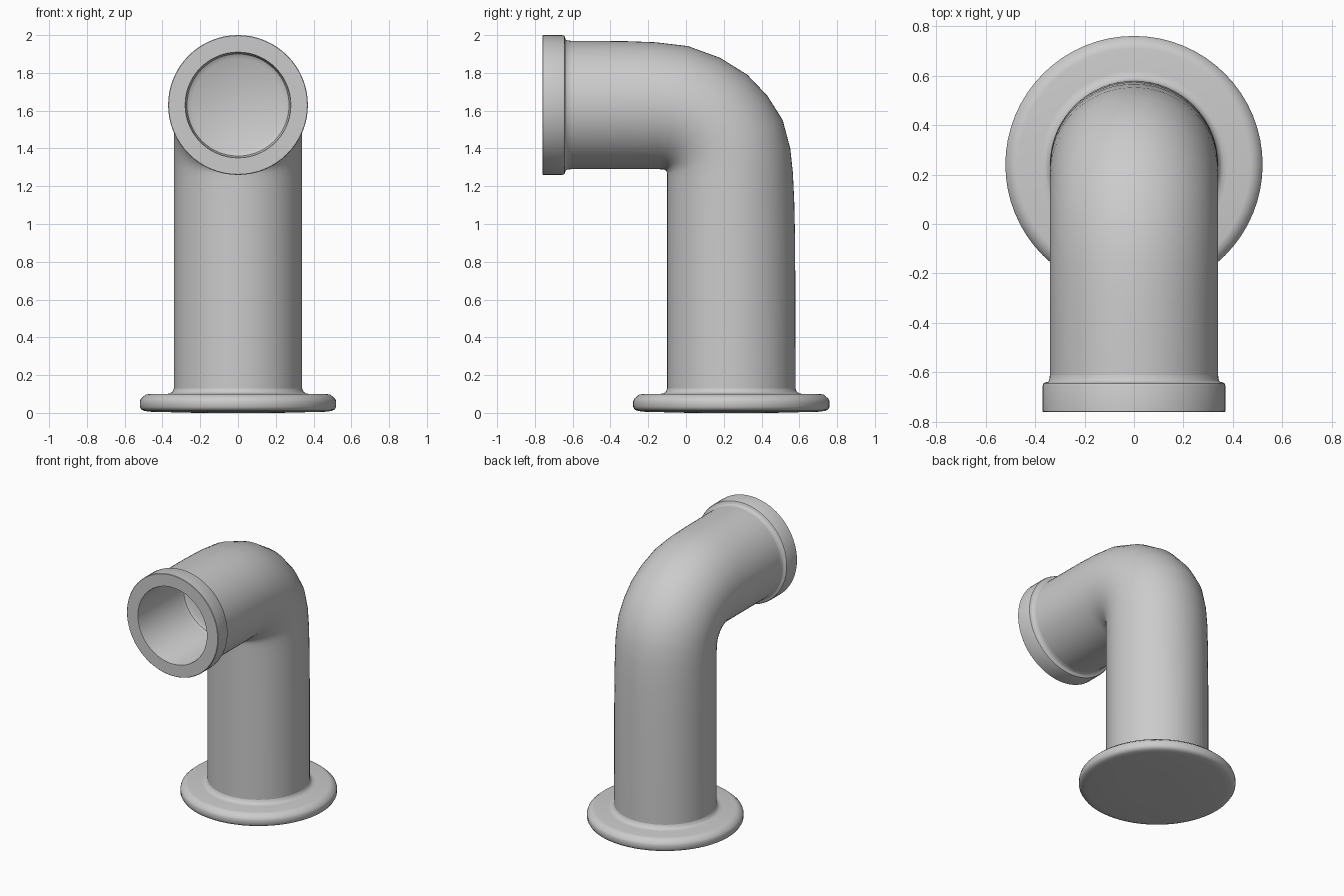
import bpy, math
from mathutils import Vector

if "Cube" in bpy.data.objects:
    bpy.data.objects.remove(bpy.data.objects["Cube"])

SEG = 64
R = 0.34            # pipe radius
CY, CZ = 0.24, 1.63  # vertical axis position, horizontal axis height


def skin(name, rings, close_start=False, close_end=False):
    """Skin a list of vertex rings into a smooth-shaded object."""
    verts = [v for ring in rings for v in ring]
    faces = []
    for i in range(len(rings) - 1):
        for j in range(SEG):
            k = (j + 1) % SEG
            faces.append((i * SEG + j, i * SEG + k, (i + 1) * SEG + k, (i + 1) * SEG + j))
    for wanted, start, centre in ((close_start, 0, rings[0]),
                                  (close_end, (len(rings) - 1) * SEG, rings[-1])):
        if wanted:
            verts.append(sum(centre, Vector()) / SEG)
            c = len(verts) - 1
            for j in range(SEG):
                k = (j + 1) % SEG
                tri = (start + j, start + k, c)
                faces.append(tri if start else tri[::-1])
    mesh = bpy.data.meshes.new(name)
    mesh.from_pydata(verts, [], faces)
    obj = bpy.data.objects.new(name, mesh)
    bpy.context.collection.objects.link(obj)
    bpy.context.view_layer.objects.active = obj
    bpy.ops.object.select_all(action='DESELECT')
    obj.select_set(True)
    bpy.ops.object.shade_smooth_by_angle(angle=math.radians(40))
    return obj


def ring(inner, outer, half_width):
    """Ellipse in a tilted plane, through an inner and an outer (y, z) point."""
    a, b = Vector((0, *inner)), Vector((0, *outer))
    mid, arm = (a + b) / 2, (b - a) / 2
    side = Vector((half_width, 0, 0))
    out = []
    for j in range(SEG):
        t = 2 * math.pi * j / SEG
        out.append(mid + side * math.cos(t) + arm * math.sin(t))
    return out


def upright(r, z):
    return ring((CY - r, z), (CY + r, z), r)


def level(r, y):
    return ring((y, CZ - r), (y, CZ + r), r)


# base flange with rounded rim and small fillet into the pipe
flange = [(0.22, 0.0), (0.46, 0.006), (0.495, 0.01), (0.512, 0.018), (0.52, 0.032),
          (0.52, 0.06), (0.515, 0.074), (0.49, 0.096), (0.47, 0.1), (0.38, 0.1),
          (0.36, 0.103), (0.346, 0.113), (R, 0.13)]
skin("base_flange", [upright(r, z) for r, z in flange], close_start=True)

# pipe: straight riser, tight elbow pivoting on the inner corner, horizontal run
elbow = [((-0.1, 0.85), (0.578, 0.9)), ((-0.1, 1.1), (0.573, 1.12)),
         ((-0.1, 1.24), (0.566, 1.27)), ((-0.1, 1.265), (0.552, 1.4)),
         ((-0.101, 1.274), (0.512, 1.55)), ((-0.104, 1.28), (0.43, 1.68)),
         ((-0.107, 1.284), (0.325, 1.79)), ((-0.112, 1.287), (0.18, 1.88)),
         ((-0.12, 1.289), (0.01, 1.942)), ((-0.14, 1.29), (-0.16, 1.962)),
         ((-0.3, 1.29), (-0.32, 1.968))]
pipe = [upright(R, 0.13)] + [ring(a, b, R) for a, b in elbow] + [level(R, -0.61)]
skin("elbow_pipe", pipe)

# mouth collar with the bore and its closed end
mouth = [(R, -0.61), (0.343, -0.632), (0.348, -0.638), (0.358, -0.64), (0.366, -0.644),
         (0.37, -0.655), (0.37, -0.757), (0.367, -0.76), (0.28, -0.76), (0.278, -0.755),
         (0.278, -0.27), (0.27, -0.245), (0.245, -0.23)]
skin("mouth_collar", [level(r, y) for r, y in mouth], close_end=True)
